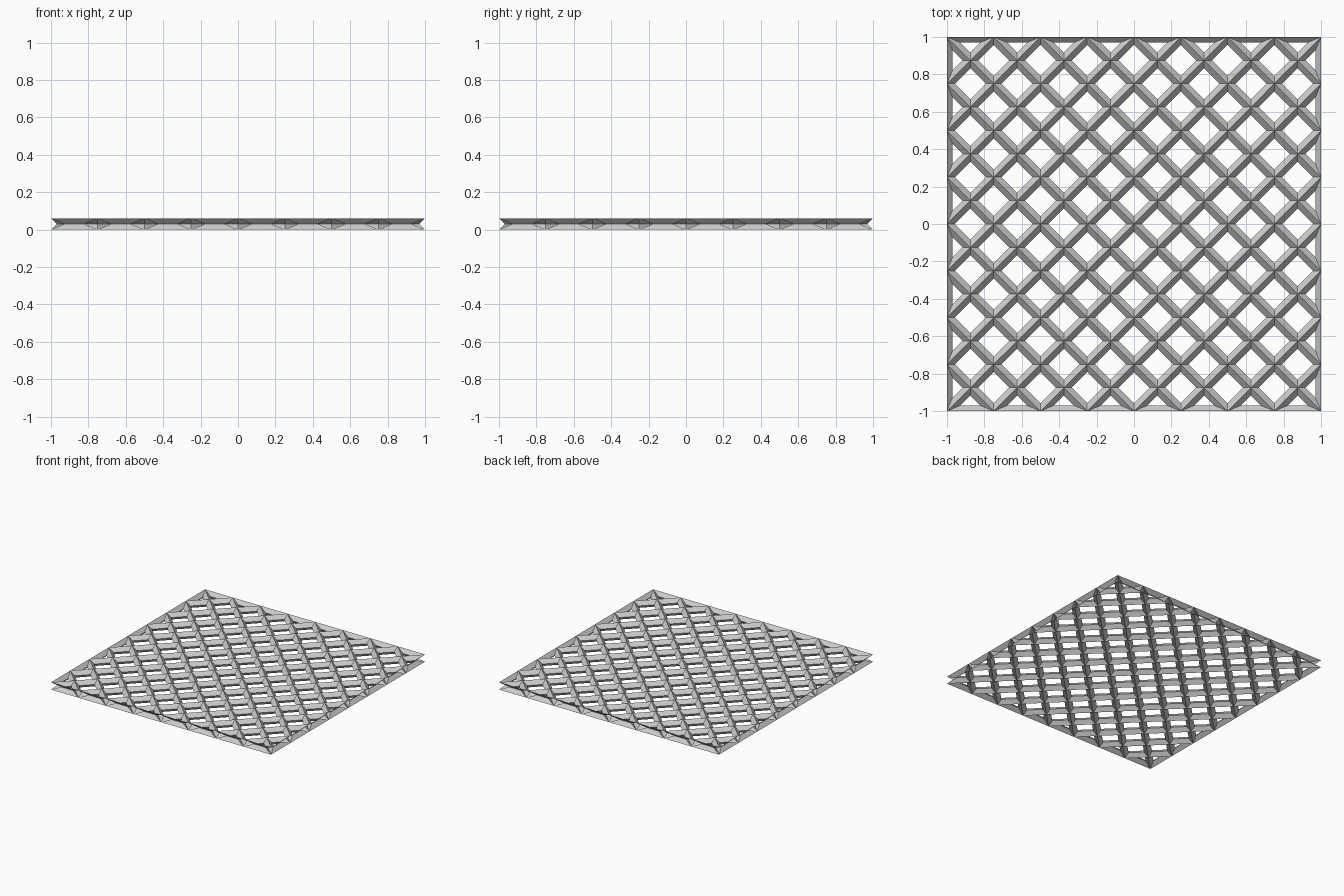
import bpy, bmesh

if "Cube" in bpy.data.objects:
    bpy.data.objects.remove(bpy.data.objects["Cube"])

THICKNESS = 0.06
CELLS = 8

# Flat sheet: poked grid whose straight inner edges are dissolved into diamonds
bm = bmesh.new()
bmesh.ops.create_grid(bm, x_segments=CELLS, y_segments=CELLS, size=1.0)
bmesh.ops.poke(bm, faces=bm.faces[:])
straight = []
for e in bm.edges:
    d = e.verts[0].co - e.verts[1].co
    if not e.is_boundary and min(abs(d.x), abs(d.y)) < 1e-4:
        straight.append(e)
bmesh.ops.dissolve_edges(bm, edges=straight, use_verts=False)

mesh = bpy.data.meshes.new("diamond_lattice")
bm.to_mesh(mesh)
bm.free()
lattice = bpy.data.objects.new("diamond_lattice", mesh)
bpy.context.collection.objects.link(lattice)
lattice.location.z = THICKNESS / 2

# Struts with diamond cross-section, left open along the outer rim
wire = lattice.modifiers.new("struts", 'WIREFRAME')
wire.thickness = THICKNESS
wire.offset = 0
wire.use_boundary = False
wire.use_replace = True
wire.use_even_offset = True
wire.use_relative_offset = False
